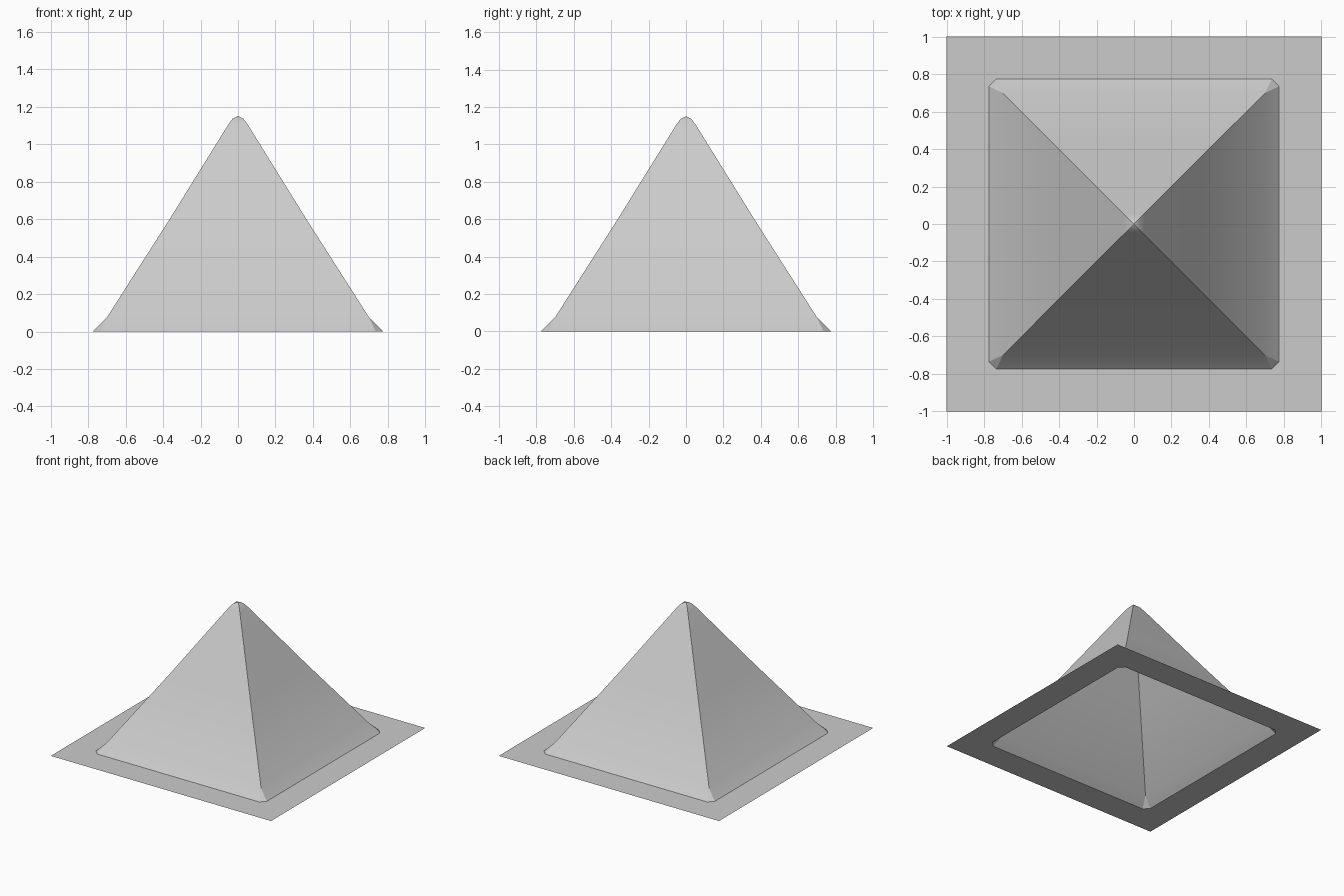
import bpy
import bmesh
import math

cube = bpy.data.objects.get("Cube")
if cube:
    bpy.data.objects.remove(cube, do_unlink=True)

# One plain grey for the whole sheet
grey = bpy.data.materials.new("light_grey")
grey.use_nodes = True
colour = (0.6, 0.6, 0.6, 1)
grey.diffuse_color = colour
grey.node_tree.nodes["Principled BSDF"].inputs["Base Color"].default_value = colour


def corner_ring(bm, half, height, cut):
    """Square ring of eight points; cut is the corner chamfer."""
    inner = half - cut
    ring = []
    for turn in range(4):
        c, s = round(math.cos(turn * math.pi / 2)), round(math.sin(turn * math.pi / 2))
        for x, y in ((half, -inner), (half, inner)):
            ring.append(bm.verts.new((x * c - y * s, x * s + y * c, height)))
    return ring


def stepped_shell(name, profile):
    """Open shell joining square rings of (half width, height, chamfer)."""
    bm = bmesh.new()
    rings = [corner_ring(bm, *step) for step in profile]
    for low, high in zip(rings, rings[1:]):
        for i in range(8):
            j = (i + 1) % 8
            bm.faces.new((low[i], low[j], high[j], high[i]))
    # Unchamfered corners and the apex collapse to single points
    bmesh.ops.remove_doubles(bm, verts=bm.verts, dist=0.0001)
    mesh = bpy.data.meshes.new(name)
    bm.to_mesh(mesh)
    bm.free()
    mesh.materials.append(grey)
    obj = bpy.data.objects.new(name, mesh)
    bpy.context.collection.objects.link(obj)
    bpy.ops.object.select_all(action="DESELECT")
    obj.select_set(True)
    bpy.context.view_layer.objects.active = obj
    bpy.ops.object.shade_smooth_by_angle(angle=math.radians(30))
    return obj


# Flat border with a chamfered square opening
stepped_shell("ground_border", [(1, 0, 0), (0.775, 0, 0.04)])

# Hollow pyramid with a flared foot and a rounded tip
stepped_shell("pyramid", [
    (0.775, 0, 0.04),
    (0.70, 0.075, 0),
    (0.365, 0.60, 0),
    (0.055, 1.10, 0),
    (0.03, 1.135, 0),
    (0, 1.15, 0),
])
